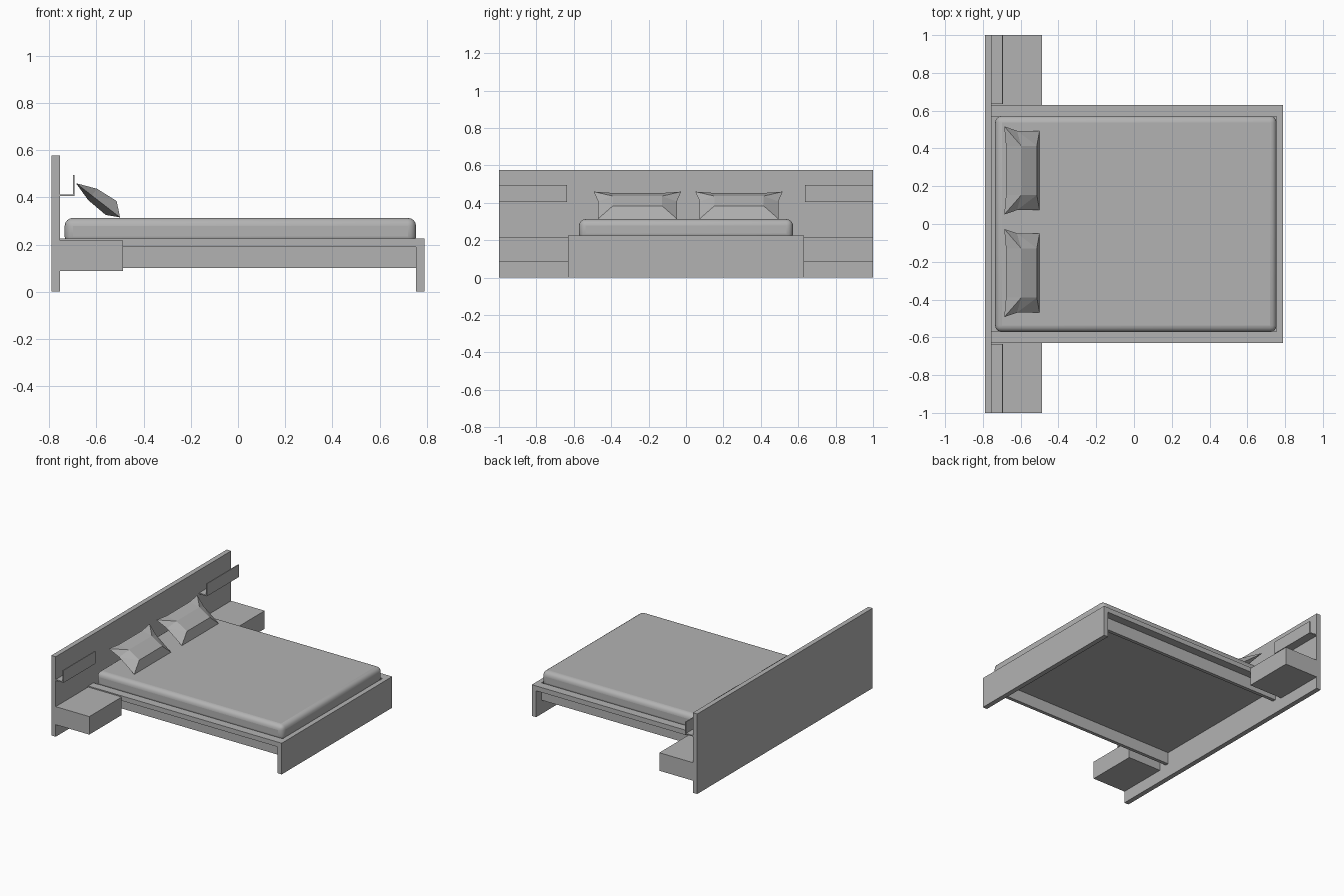
import bpy
import bmesh
from mathutils import Vector

old = bpy.data.objects.get("Cube")
if old:
    bpy.data.objects.remove(old, do_unlink=True)

# One plain grey for everything
grey = bpy.data.materials.new("plain_grey")
grey.use_nodes = True
COLOUR = (0.45, 0.45, 0.45, 1)
grey.diffuse_color = COLOUR
for node in grey.node_tree.nodes:
    if node.type == 'BSDF_PRINCIPLED':
        node.inputs["Base Color"].default_value = COLOUR


def finish(name, bm):
    bmesh.ops.recalc_face_normals(bm, faces=bm.faces)
    mesh = bpy.data.meshes.new(name)
    bm.to_mesh(mesh)
    bm.free()
    mesh.materials.append(grey)
    obj = bpy.data.objects.new(name, mesh)
    bpy.context.collection.objects.link(obj)
    return obj


def box(name, xs, ys, zs):
    bm = bmesh.new()
    bmesh.ops.create_cube(bm, size=1)
    for v in bm.verts:
        v.co = [sum(r) / 2 + c * (r[1] - r[0]) for c, r in zip(v.co, (xs, ys, zs))]
    return finish(name, bm)


def span(side, a, b):
    return tuple(sorted((side * a, side * b)))


HEAD, FOOT = -0.755, 0.755

# Headboard, footboard and platform
box("headboard", (-0.79, HEAD), (-1, 1), (0, 0.577))
box("footboard", (FOOT, 0.79), (-0.63, 0.63), (0, 0.225))
box("platform", (HEAD, FOOT), (-0.57, 0.57), (0.185, 0.2))

# Parts repeated on both sides
for side, label in ((1, "left"), (-1, "right")):
    box(label + "_top_rail", (HEAD, FOOT), span(side, 0.57, 0.63), (0.19, 0.225))
    box(label + "_side_board", (HEAD, FOOT), span(side, 0.545, 0.57), (0.1, 0.19))
    box(label + "_nightstand", (HEAD, -0.487), span(side, 0.63, 1), (0.087, 0.217))
    box(label + "_shelf", (HEAD, -0.7), span(side, 0.635, 1), (0.405, 0.413))
    box(label + "_shelf_lip", (-0.7, -0.693), span(side, 0.635, 1), (0.405, 0.495))

# Mattress with rounded corners and edges
mattress = box("mattress", (-0.735, FOOT), (-0.572, 0.572), (0.2, 0.313))
bevel = mattress.modifiers.new("rounding", 'BEVEL')
bevel.width = 0.035
bevel.segments = 4
bpy.context.view_layer.objects.active = mattress
mattress.select_set(True)
bpy.ops.object.shade_smooth_by_angle()


# Faceted pillows with pinched sides, leaning on the headboard end
def pillow(name, y0, y1):
    top, bottom = Vector((-0.687, 0, 0.46)), Vector((-0.5, 0, 0.315))
    normal = Vector((0.617, 0, 0.787))
    us, vs = (0, 0.22, 0.78, 1), (0, 0.36, 0.77, 1)
    front, back = (0.036, 0.046), (-0.025, -0.029)
    bm = bmesh.new()
    rim, sheets = {}, []
    for heights in (front, back):
        grid = {}
        for i, u in enumerate(us):
            for j, v in enumerate(vs):
                inner_u, inner_v = i in (1, 2), j in (1, 2)
                if not (inner_u and inner_v) and (i, j) in rim:
                    grid[i, j] = rim[i, j]
                    continue
                if inner_v and not inner_u:
                    u = 0.05 if i == 0 else 0.95
                if inner_u and j == 0:
                    v = 0.05
                p = top.lerp(bottom, v)
                if inner_u and inner_v:
                    p += normal * heights[j - 1]
                p.y = y0 + u * (y1 - y0)
                grid[i, j] = bm.verts.new(p)
                if not (inner_u and inner_v):
                    rim[i, j] = grid[i, j]
        sheets.append(grid)
    for g in sheets:
        for i in range(3):
            for j in range(3):
                quad = [g[i, j], g[i + 1, j], g[i + 1, j + 1], g[i, j + 1]]
                # Corner patches fold along the line from corner to crown
                if (i == 2) != (j == 2):
                    quad = quad[1:] + quad[:1]
                bm.faces.new((quad[0], quad[1], quad[2]))
                bm.faces.new((quad[0], quad[2], quad[3]))
    return finish(name, bm)


pillow("left_pillow", 0.05, 0.517)
pillow("right_pillow", -0.493, -0.026)
